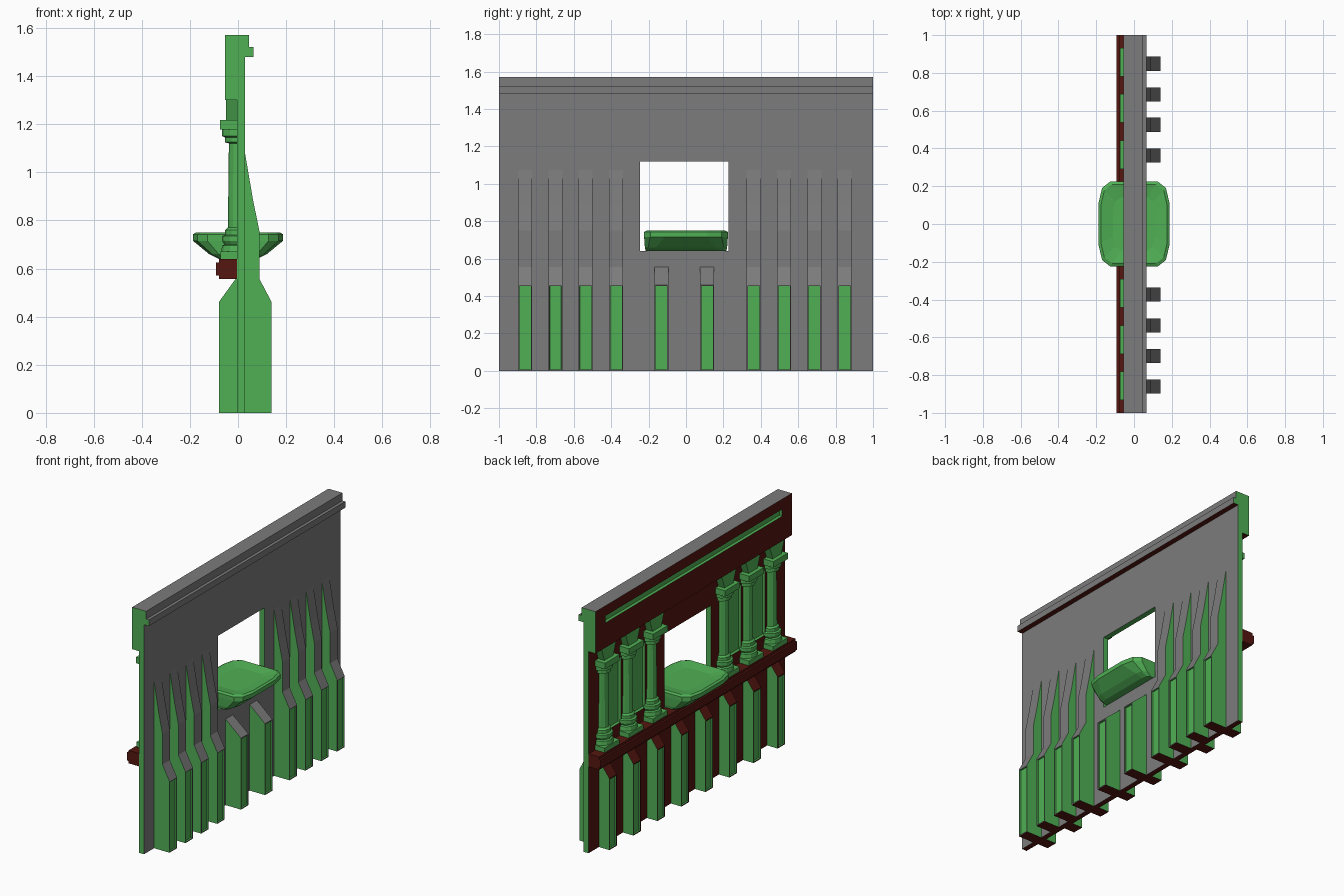
import bpy, bmesh, math
from mathutils import Vector

if "Cube" in bpy.data.objects:
    bpy.data.objects.remove(bpy.data.objects["Cube"])


def material(name, rgb):
    m = bpy.data.materials.new(name)
    m.diffuse_color = (*rgb, 1)
    m.use_nodes = True
    m.node_tree.nodes["Principled BSDF"].inputs["Base Color"].default_value = m.diffuse_color
    return m


GREY = material("grey", (0.2, 0.2, 0.2))
GREEN = material("green", (0.08, 0.43, 0.09))
RED = material("dark_red", (0.09, 0.008, 0.005))


def finish(bm, name, mats):
    bmesh.ops.recalc_face_normals(bm, faces=bm.faces)
    me = bpy.data.meshes.new(name)
    bm.to_mesh(me)
    bm.free()
    for m in mats:
        me.materials.append(m)
    ob = bpy.data.objects.new(name, me)
    bpy.context.collection.objects.link(ob)
    return ob


def prism(profile, y0, y1):
    """Extrude an x-z profile from y0 to y1."""
    bm = bmesh.new()
    a = [bm.verts.new((x, y0, z)) for x, z in profile]
    b = [bm.verts.new((x, y1, z)) for x, z in profile]
    n = len(a)
    bm.faces.new(a)
    bm.faces.new(b[::-1])
    for i in range(n):
        bm.faces.new((a[i], b[i], b[(i + 1) % n], a[(i + 1) % n]))
    bmesh.ops.recalc_face_normals(bm, faces=bm.faces)
    return bm


def paint(bm):
    """Ends green, +x and top grey, -x and bottom dark red."""
    for f in bm.faces:
        n = f.normal
        if abs(n.y) > 0.7:
            f.material_index = 1
        elif n.x < -0.1 or n.z < -0.5:
            f.material_index = 2
        else:
            f.material_index = 0


def box_faces(bm, x0, x1, y0, y1, z0, z1, flare=0.0):
    """Box whose top can be wider in y than its base."""
    v = []
    for z, g in ((z0, 0), (z1, flare)):
        v.append([bm.verts.new((x, y, z)) for x, y in
                  ((x0, y0 - g), (x1, y0 - g), (x1, y1 + g), (x0, y1 + g))])
    bm.faces.new(v[0])
    bm.faces.new(v[1])
    for i in range(4):
        j = (i + 1) % 4
        bm.faces.new((v[0][i], v[0][j], v[1][j], v[1][i]))


ALL = (GREY, GREEN, RED)

# Wall slab with back lintel and front cornice
bm = prism([(-.005, 0), (.03, 0), (.03, 1.48), (.065, 1.48), (.065, 1.52),
            (.045, 1.52), (.045, 1.57), (-.055, 1.57), (-.055, 1.30), (-.005, 1.30)], -1, 1)
paint(bm)
wall = finish(bm, "wall", ALL)

# Window opening, niches between the columns, lintel slot
bm = bmesh.new()
box_faces(bm, -.2, .2, -.245, .228, .64, 1.12)
for y in (-.734, -.489, .489, .734):
    box_faces(bm, -.1, .015, y - .065, y + .065, .72, 1.14)
box_faces(bm, -.1, -.035, -.9, .9, 1.46, 1.505)
cutter = finish(bm, "opening_cutter", (GREEN,))
cutter.hide_render = True
mod = wall.modifiers.new("openings", 'BOOLEAN')
mod.operation = 'DIFFERENCE'
mod.solver = 'EXACT'
mod.material_mode = 'TRANSFER'
mod.object = cutter
bpy.context.view_layer.objects.active = wall
bpy.ops.object.modifier_apply(modifier=mod.name)
bpy.data.objects.remove(cutter)


def buttress(name, y, profile, outer_x):
    """Strut with a green recessed panel on its outer face."""
    bm = prism(profile, y - .0375, y + .0375)
    paint(bm)
    face = next(f for f in bm.faces if all(abs(v.co.x - outer_x) < 1e-4 for v in f.verts))
    bm.normal_update()
    bmesh.ops.inset_individual(bm, faces=[face], thickness=.009, depth=0)
    face.material_index = 1
    ring = bmesh.ops.inset_individual(bm, faces=[face], thickness=.001, depth=-.01)
    for f in ring["faces"]:
        f.material_index = 1
    return finish(bm, name, ALL)


# Front buttresses: tall fins at the sides, short ones under the window
fin = [(.025, 0), (.14, 0), (.14, .46), (.09, .555), (.09, .75), (.0625, .885), (.029, 1.08)]
short = [(.025, 0), (.14, 0), (.14, .46), (.029, .555)]
for y in (-.86, -.698, -.537, -.373, .362, .525, .686, .848):
    buttress("front_fin", y, fin, .14)
for y in (-.132, .113):
    buttress("front_short_buttress", y, short, .14)

# Back buttresses under the ledge
COLS = [-.857, -.612, -.367, .367, .612, .857]
back = [(-.003, 0), (-.08, 0), (-.08, .46), (-.004, .565)]
for y in COLS + [-.1225, .1225]:
    buttress("back_buttress", y, back, -.08)

# Back ledge
finish(prism([(-.004, .557), (-.08, .557), (-.08, .572), (-.092, .572), (-.092, .625),
              (-.08, .625), (-.08, .64), (-.004, .64)], -1, 1), "back_ledge", (RED,))

# Half-round columns with square plinth, abacus and flared bracket
LATHE = [(.07, .67), (.066, .695), (.056, .70), (.066, .715), (.066, .735), (.054, .74),
         (.054, .76), (.042, .77), (.038, 1.12), (.055, 1.125), (.055, 1.145), (.066, 1.15),
         (.066, 1.18)]


def column(y):
    bm = bmesh.new()
    steps = 6
    rings = []
    for r, z in LATHE:
        rings.append([bm.verts.new((r * math.cos(a), y + r * math.sin(a), z)) for a in
                      (math.pi * (.5 + i / steps) for i in range(steps + 1))])
    for lo, hi in zip(rings, rings[1:]):
        for i in range(steps):
            bm.faces.new((lo[i], lo[i + 1], hi[i + 1], hi[i]))
        bm.faces.new((lo[0], hi[0], hi[-1], lo[-1]))
    bm.faces.new(rings[0])
    bm.faces.new(rings[-1])
    box_faces(bm, -.073, 0, y - .075, y + .075, .64, .67)
    box_faces(bm, -.075, 0, y - .075, y + .075, 1.178, 1.217)
    box_faces(bm, -.05, 0, y - .045, y + .045, 1.217, 1.302, .03)
    return finish(bm, "column", (GREEN,))


for y in COLS:
    column(y)

# Shallow dished sill sitting in the window
bm = bmesh.new()


def loop(hx, hy, cx, cy, z):
    """Rounded rectangle ring with two-segment corners."""
    q = [(hx, hy - cy), (hx - cx * .3, hy - cy * .3), (hx - cx, hy)]
    pts = q + [(-x, y) for x, y in q[::-1]]
    pts += [(-x, -y) for x, y in pts]
    return [bm.verts.new((x, y, z)) for x, y in pts]


sill = [loop(.08, .215, .03, .05, .64), loop(.12, .22, .04, .06, .66),
        loop(.187, .224, .06, .11, .715), loop(.187, .224, .06, .11, .742),
        loop(.175, .21, .06, .11, .75), loop(.11, .14, .04, .07, .738)]
for lo, hi in zip(sill, sill[1:]):
    n = len(lo)
    for i in range(n):
        bm.faces.new((lo[i], lo[(i + 1) % n], hi[(i + 1) % n], hi[i]))
bm.faces.new(sill[0])
bm.faces.new(sill[-1])
finish(bm, "window_dish", (GREEN,))
